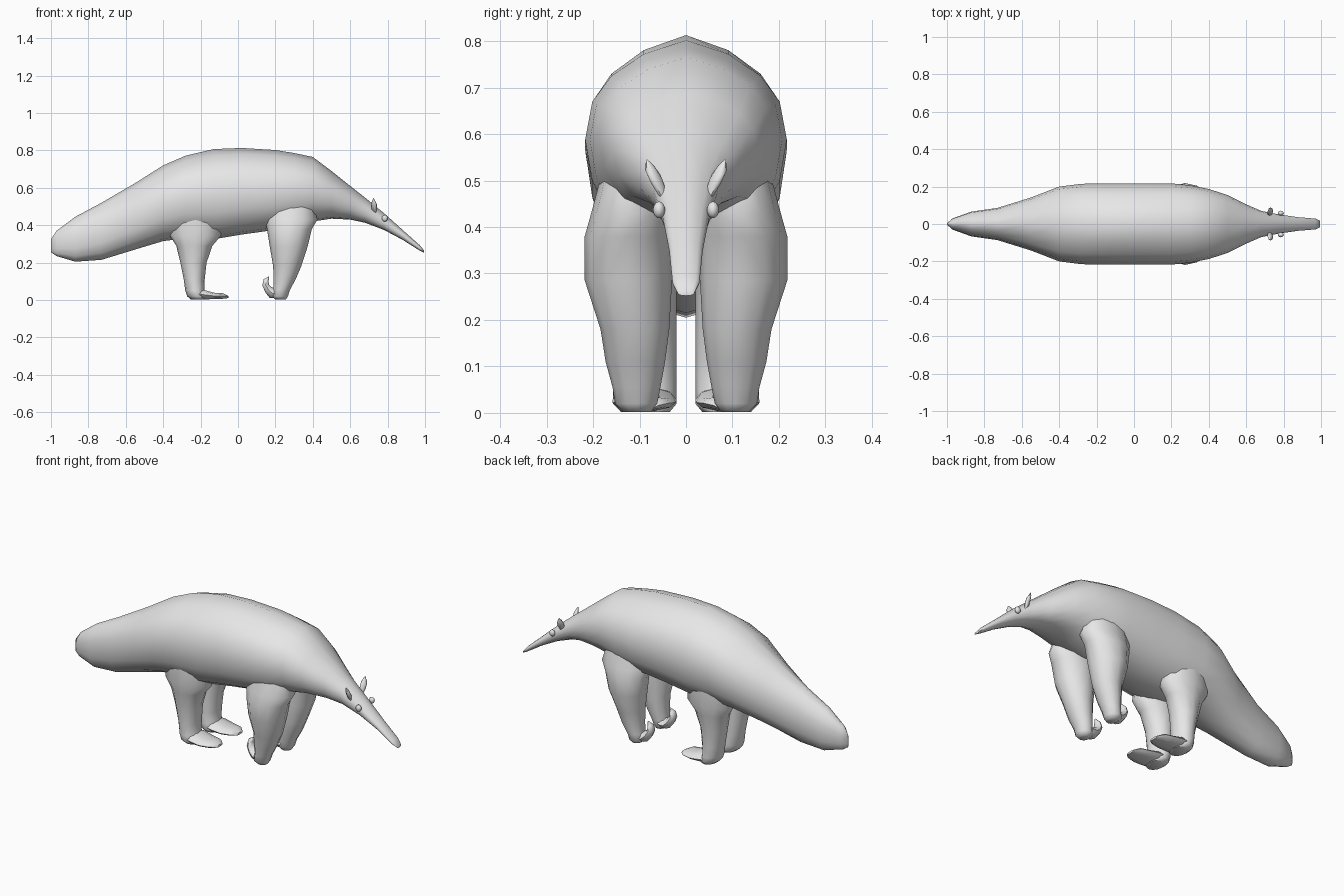
import bpy, bmesh, math
from mathutils import Vector

if "Cube" in bpy.data.objects:
    bpy.data.objects.remove(bpy.data.objects["Cube"])

grey = bpy.data.materials.new("grey")
grey.diffuse_color = (0.8, 0.8, 0.8, 1)
grey.use_nodes = True
grey.node_tree.nodes["Principled BSDF"].inputs["Base Color"].default_value = grey.diffuse_color


def finish(name, bm, mirror):
    bmesh.ops.remove_doubles(bm, verts=bm.verts, dist=0.0005)
    bmesh.ops.recalc_face_normals(bm, faces=bm.faces)
    mesh = bpy.data.meshes.new(name)
    bm.to_mesh(mesh)
    bm.free()
    mesh.materials.append(grey)
    ob = bpy.data.objects.new(name, mesh)
    bpy.context.collection.objects.link(ob)
    bpy.ops.object.select_all(action='DESELECT')
    bpy.context.view_layer.objects.active = ob
    ob.select_set(True)
    bpy.ops.object.shade_smooth_by_angle(angle=math.radians(60))
    if mirror:
        mod = ob.modifiers.new("mirror", 'MIRROR')
        mod.use_axis = (False, True, False)
        mod.use_mirror_merge = False
    return ob


def loft(name, rings, mirror=False, cap_start=True):
    """Skin a list of equal-length point rings and close the ends."""
    bm = bmesh.new()
    vs = [[bm.verts.new(p) for p in ring] for ring in rings]
    n = len(vs[0])
    for a, b in zip(vs, vs[1:]):
        for i in range(n):
            j = (i + 1) % n
            bm.faces.new((a[i], a[j], b[j], b[i]))
    if cap_start:
        bm.faces.new(vs[0])
    bm.faces.new(vs[-1])
    return finish(name, bm, mirror)


def oval(c, u, v, ru, rv, n=12):
    """Ring of n points around c in the plane of u and v."""
    c, u, v = Vector(c), Vector(u), Vector(v)
    return [c + u * ru * math.cos(t) + v * rv * math.sin(t)
            for t in (2 * math.pi * i / n for i in range(n))]


X, Y, Z = (1, 0, 0), (0, 1, 0), (0, 0, 1)

# Body from tail tip to snout: x, top, bottom, half width
stations = [
    (-1.0, .325, .255, .004), (-.97, .37, .235, .03), (-.87, .445, .205, .066),
    (-.73, .52, .215, .086), (-.55, .625, .27, .142), (-.4, .72, .315, .2),
    (-.28, .772, .33, .215), (-.13, .807, .325, .217), (.02, .813, .35, .217),
    (.2, .802, .375, .217), (.3, .786, .39, .207), (.4, .765, .42, .187),
    (.5, .69, .435, .155), (.6, .61, .43, .105), (.68, .547, .413, .07),
    (.78, .465, .375, .05), (.88, .375, .322, .036), (.97, .295, .265, .029),
    (.995, .265, .252, .018)]
half = [(0, 1), (.42, .86), (.74, .64), (.93, .38), (1, 0), (.93, -.42),
        (.72, -.76), (.38, -.94), (0, -1)]
section = half + [(-y, z) for y, z in half[-2:0:-1]]
loft("body", [[(x, y * w, (t + b) / 2 + z * (t - b) / 2) for y, z in section]
              for x, t, b, w in stations])


def leg(name, rows):
    """Rows give x range, y range and height from top to bottom."""
    loft(name, [oval(((a + b) / 2, (c + d) / 2, z), X, Y, (b - a) / 2, (d - c) / 2)
                for a, b, c, d, z in rows], True, False)


# Front legs
leg("front_leg", [
    (.16, .40, .04, .180, .52), (.145, .425, .03, .204, .43), (.155, .395, .03, .218, .38),
    (.17, .372, .03, .218, .285), (.188, .338, .036, .184, .18), (.19, .308, .045, .173, .11),
    (.188, .278, .055, .158, .055), (.182, .267, .062, .153, .02), (.2, .255, .075, .135, .002)])

# Curled front claws: centre x, z, cross direction, thickness, half width
claws = []
for x, z, ang, th, w in [(.215, .035, 60, .03, .04), (.185, .035, 55, .028, .04),
                         (.163, .055, 40, .022, .036), (.148, .08, 5, .018, .028),
                         (.15, .105, -25, .014, .02), (.166, .125, -50, .002, .003)]:
    a = math.radians(ang)
    claws.append(oval((x, .097, z), (math.cos(a), 0, math.sin(a)), Y, th, w, 8))
loft("front_claw", claws, True)

# Hind legs
leg("hind_leg", [
    (-.36, -.10, .02, .18, .46), (-.365, -.09, .02, .185, .345), (-.33, -.137, .02, .175, .29),
    (-.308, -.168, .02, .163, .2), (-.29, -.178, .02, .156, .11), (-.282, -.18, .02, .157, .05),
    (-.272, -.165, .02, .157, .02), (-.25, -.17, .035, .14, .002)])

# Hind feet pointing forward: x, top, bottom, y range
loft("hind_foot", [oval((x, (c + d) / 2, (t + b) / 2), Y, Z, (d - c) / 2, (t - b) / 2, 10)
                   for x, t, b, c, d in [
                       (-.24, .06, .004, .03, .147), (-.18, .055, .002, .02, .158),
                       (-.13, .04, .004, .022, .158), (-.08, .037, .006, .035, .145),
                       (-.052, .022, .01, .06, .115)]], True)

# Ears
loft("ear", [oval(c, (.75, 0, -.66), Y, r, s, 8) for c, r, s in [
    ((.725, .052, .475), .016, .01), ((.728, .065, .503), .02, .014),
    ((.73, .076, .523), .016, .012), ((.726, .084, .544), .002, .002)]], True)

# Eyes
bm = bmesh.new()
bmesh.ops.create_uvsphere(bm, u_segments=12, v_segments=8, radius=1)
for v in bm.verts:
    v.co = Vector((.785 + v.co.x * .016, .058 + v.co.y * .013, .437 + v.co.z * .018))
finish("eye", bm, True)
